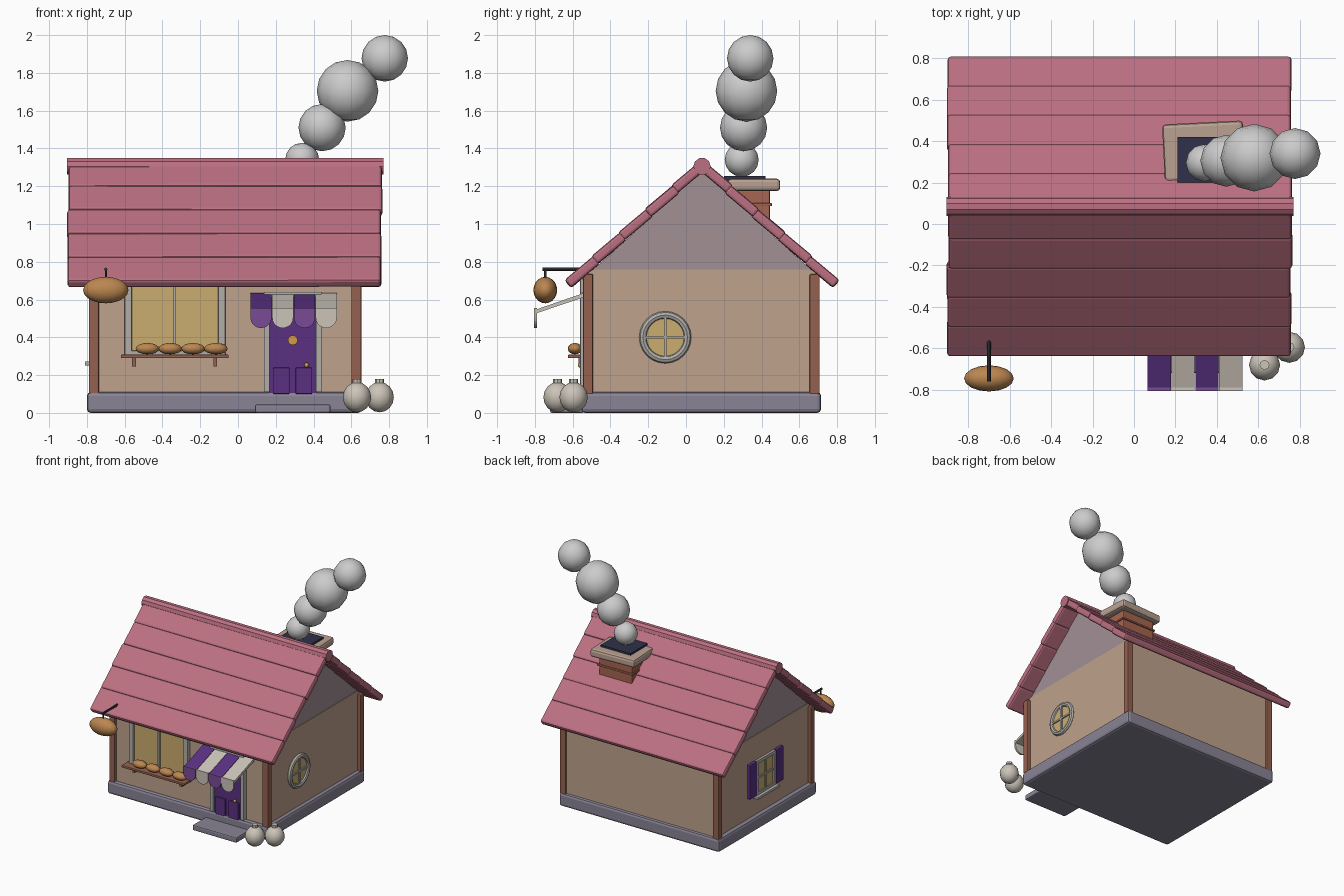
import bpy, bmesh, math, random
from mathutils import Matrix

if "Cube" in bpy.data.objects:
    bpy.data.objects.remove(bpy.data.objects["Cube"])
random.seed(4)

def mat(name, r, g, b):
    m = bpy.data.materials.new(name)
    m.diffuse_color = (r, g, b, 1)
    m.use_nodes = True
    m.node_tree.nodes["Principled BSDF"].inputs["Base Color"].default_value = m.diffuse_color
    return m

PLASTER = mat("plaster", .52, .36, .26)
GABLE = mat("gable_plaster", .36, .28, .30)
TIMBER = mat("timber", .30, .12, .08)
ROOF = mat("roof_pink", .50, .16, .22)
STONE = mat("stone", .25, .23, .30)
BRICK = mat("brick", .38, .13, .08)
CAP = mat("cap_stone", .50, .36, .29)
DARK = mat("soot", .03, .03, .07)
SMOKE = mat("smoke", .55, .55, .58)
PURPLE = mat("purple", .10, .03, .22)
LILAC = mat("lilac", .19, .07, .30)
CREAM = mat("cream", .60, .55, .48)
FRAME = mat("frame", .45, .43, .40)
GLASS = mat("warm_glass", .60, .42, .16)
GOLD = mat("gold", .65, .33, .07)
BREAD = mat("bread", .50, .24, .08)
IRON = mat("iron", .04, .04, .05)

def finish(name, bm, m, bevel=0, smooth=False):
    bmesh.ops.recalc_face_normals(bm, faces=bm.faces)
    me = bpy.data.meshes.new(name)
    bm.to_mesh(me)
    bm.free()
    ob = bpy.data.objects.new(name, me)
    bpy.context.collection.objects.link(ob)
    me.materials.append(m)
    if smooth:
        me.shade_smooth()
    if bevel:
        b = ob.modifiers.new("bevel", 'BEVEL')
        b.width, b.segments = bevel, 2
    return ob

def box(name, x, y, z, m, bevel=0):
    bm = bmesh.new()
    bmesh.ops.create_cube(bm, size=1)
    for v in bm.verts:
        for i, (a, b) in enumerate((x, y, z)):
            v.co[i] = (a + b) / 2 + v.co[i] * (b - a)
    return finish(name, bm, m, bevel)

def ball(name, c, r, m, seg=12, rings=8):
    bm = bmesh.new()
    bmesh.ops.create_uvsphere(bm, u_segments=seg, v_segments=rings, radius=1)
    bmesh.ops.transform(bm, matrix=Matrix.Translation(c) @ Matrix.Diagonal((*r, 1)), verts=bm.verts)
    return finish(name, bm, m, smooth=True)

def cyl(name, c, r, length, axis, m, seg=12):
    bm = bmesh.new()
    bmesh.ops.create_cone(bm, cap_ends=True, segments=seg, radius1=r, radius2=r, depth=length)
    rot = {'x': Matrix.Rotation(math.pi/2, 4, 'Y'), 'y': Matrix.Rotation(math.pi/2, 4, 'X'),
           'z': Matrix.Identity(4)}[axis]
    bmesh.ops.transform(bm, matrix=Matrix.Translation(c) @ rot, verts=bm.verts)
    return finish(name, bm, m)

def prism(name, pts, offset, m, bevel=0):
    bm = bmesh.new()
    f = bm.faces.new([bm.verts.new(p) for p in pts])
    new = bmesh.ops.extrude_face_region(bm, geom=[f])["geom"]
    bmesh.ops.translate(bm, vec=offset, verts=[v for v in new if isinstance(v, bmesh.types.BMVert)])
    return finish(name, bm, m, bevel)

YC = .085

# Base, walls, gables, corner posts
box("stone_base", (-.80, .655), (-.555, .715), (0, .11), STONE, .02)
wall = [(-.61, .10), (.61, .10), (.61, .735), (.575, .76), (-.575, .76), (-.61, .735)]
prism("walls", [(-.765, YC + y, z) for y, z in wall], (1.39, 0, 0), PLASTER)
prism("gables", [(-.76, YC + y, z) for y, z in ((-.575, .76), (.575, .76), (0, 1.28))], (1.38, 0, 0), GABLE)
for i, x in enumerate((-.79, .6)):
    for j, y in enumerate((-.545, .655)):
        box(f"corner_post_{i}{j}", (x, x + .053), (y, y + .053), (.10, .735), TIMBER, .006)

# Roof planks on both slopes, and the ridge pole
ang = math.atan2(.627, .705)
for side in (-1, 1):
    for k in range(5):
        t = (k + .5) / 5
        p = box(f"roof_plank_{'front' if side < 0 else 'back'}_{k}", (-.83, .83), (-.1, .1),
                (-.027, .027), ROOF, .015)
        p.location = (-.07 + random.uniform(-.005, .005), YC + side * .705 * (1 - t), .683 + .627 * t)
        p.rotation_euler = (-side * (ang - .03), random.uniform(-.002, .002), 0)
cyl("ridge_pole", (-.068, YC, 1.305), .046, 1.675, 'x', ROOF, 10)

# Chimney and smoke
box("chimney_stack", (.18, .48), (.22, .445), (.95, 1.18), BRICK, .008)
box("chimney_band", (.17, .49), (.21, .455), (1.095, 1.11), BRICK, .004)
cap = box("chimney_cap", (-.195, .195), (-.14, .14), (-.033, .033), CAP, .018)
cap.location = (.337, .35, 1.207)
cap.rotation_euler = (0, 0, .05)
box("chimney_opening", (.21, .48), (.20, .42), (1.22, 1.255), DARK)
for i, (x, y, z, r) in enumerate(((.34, .295, 1.34, .09), (.445, .305, 1.51, .125),
                                  (.58, .32, 1.705, .163), (.777, .34, 1.877, .123))):
    ball(f"smoke_puff_{i}", (x, y, z), (r, r, r), SMOKE)

# Front shop window
box("shop_glass", (-.58, -.085), (-.54, -.52), (.31, .70), GLASS)
for i, x in enumerate((-.60, -.105)):
    box(f"shop_frame_side_{i}", (x, x + .038), (-.56, -.52), (.30, .70), FRAME, .005)
box("shop_frame_top", (-.60, -.067), (-.56, -.52), (.67, .71), FRAME, .005)
box("shop_frame_bottom", (-.60, -.067), (-.56, -.52), (.30, .33), FRAME, .005)
box("shop_muntin", (-.341, -.327), (-.555, -.52), (.31, .70), FRAME)

# Bread shelf with loaves
box("bread_shelf", (-.62, -.05), (-.625, -.53), (.29, .308), TIMBER, .004)
for i in range(4):
    ball(f"loaf_{i}", (-.48 + i * .121, -.588, .34), (.062, .038, .03), BREAD)
for i, x in enumerate((-.55, -.12)):
    box(f"shelf_bracket_{i}", (x - .01, x + .01), (-.57, -.52), (.245, .29), TIMBER)

# Hanging loaf sign
cyl("sign_rod", (-.70, -.66, .76), .009, .20, 'y', IRON, 8)
cyl("sign_hook", (-.70, -.745, .73), .006, .06, 'z', IRON, 6)
ball("sign_loaf", (-.70, -.745, .65), (.12, .063, .07), BREAD, 16, 10)

# Door with frame, panels, porthole, knob, step
box("door", (.165, .415), (-.545, -.51), (.10, .62), PURPLE)
for i, x in enumerate((.137, .413)):
    box(f"door_frame_{i}", (x, x + .03), (-.56, -.51), (.11, .64), FRAME, .004)
box("door_frame_top", (.137, .443), (-.56, -.51), (.61, .64), FRAME, .004)
for i, x in enumerate((.185, .305)):
    box(f"door_panel_{i}", (x, x + .088), (-.56, -.53), (.10, .24), PURPLE, .005)
cyl("door_porthole", (.29, -.548, .385), .026, .02, 'y', GOLD)
ball("door_knob", (.363, -.56, .253), (.013, .013, .013), GOLD, 8, 6)
box("door_step", (.09, .49), (-.72, -.54), (0, .045), STONE, .01)

# Striped awning with scalloped valance
for i in range(4):
    x = .066 + i * .115
    prof = [(-.54, .635), (-.80, .545), (-.80, .525), (-.54, .612)]
    prism(f"awning_stripe_{i}", [(x, y, z) for y, z in prof], (.112, 0, 0), CREAM if i % 2 else PURPLE)
    arc = [(x + .056 + .056 * math.cos(a), -.805, .505 + .056 * math.sin(a))
           for a in (math.pi * (1 + k / 10) for k in range(11))]
    prism(f"awning_scallop_{i}", arc + [(x + .112, -.805, .555), (x, -.805, .555)], (0, .015, 0),
          CREAM if i % 2 else LILAC)

# Round window on the right wall
bpy.ops.mesh.primitive_torus_add(major_segments=24, minor_segments=8, major_radius=.118, minor_radius=.02,
                                 location=(.628, -.11, .40), rotation=(0, math.pi / 2, 0))
ring = bpy.context.object
ring.name = "round_window_ring"
ring.data.materials.append(FRAME)
bpy.ops.object.shade_smooth_by_angle()
cyl("round_window_glass", (.622, -.11, .40), .11, .02, 'x', GLASS, 24)
box("round_window_bar_v", (.62, .642), (-.117, -.103), (.29, .51), FRAME)
box("round_window_bar_h", (.62, .642), (-.22, 0), (.393, .407), FRAME)

# Shuttered window on the left wall
box("left_glass", (-.775, -.75), (-.02, .20), (.28, .54), GLASS)
for i, y in enumerate((-.03, .19)):
    box(f"left_frame_side_{i}", (-.785, -.75), (y - .013, y + .013), (.27, .55), FRAME)
for i, z in enumerate((.28, .54)):
    box(f"left_frame_rail_{i}", (-.785, -.75), (-.04, .20), (z - .013, z + .013), FRAME)
box("left_bar_v", (-.783, -.75), (.072, .088), (.28, .54), FRAME)
box("left_bar_h", (-.783, -.75), (-.03, .19), (.402, .418), FRAME)
box("left_sill", (-.81, -.75), (-.06, .22), (.25, .272), FRAME, .004)
for i, y in enumerate((-.137, .207)):
    box(f"left_shutter_{i}", (-.79, -.75), (y, y + .09), (.275, .555), PURPLE, .005)

# Flour sacks beside the door
for i, (x, y) in enumerate(((.63, -.68), (.75, -.595))):
    ball(f"flour_sack_{i}", (x, y, .083), (.075, .075, .08), CREAM)
    cyl(f"sack_neck_{i}", (x, y, .165), .024, .03, 'z', CREAM, 8)
